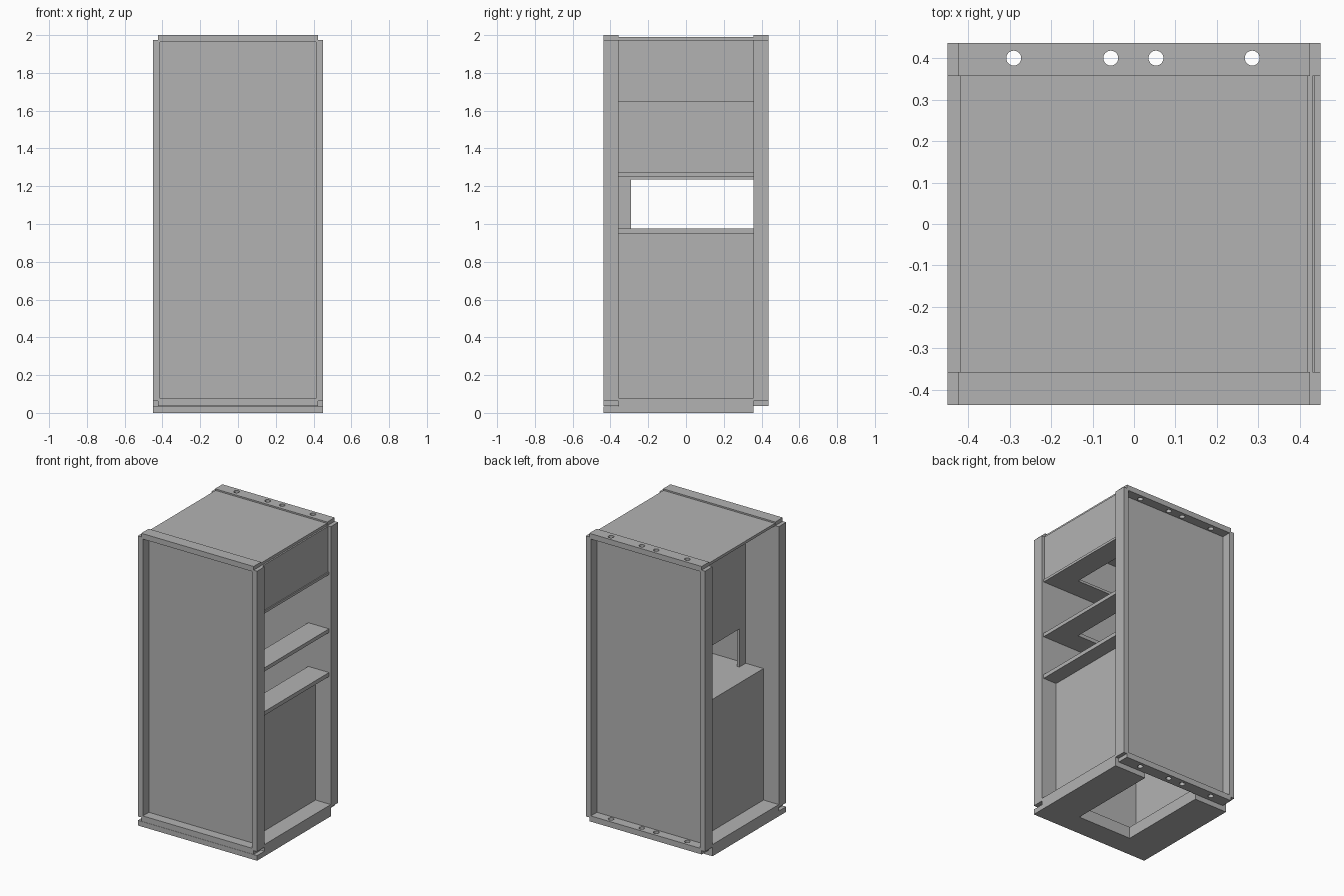
import bpy, bmesh

cube = bpy.data.objects.get("Cube")
if cube:
    bpy.data.objects.remove(cube, do_unlink=True)

GREY = (0.45, 0.45, 0.45, 1.0)
mat = bpy.data.materials.new("panel grey")
mat.use_nodes = True
mat.diffuse_color = GREY
mat.node_tree.nodes["Principled BSDF"].inputs["Base Color"].default_value = GREY


def prism(name, outline, low, high, axis="z"):
    """Extrude a flat outline; axis z uses (x, y) points, axis x uses (y, z)."""
    def place(p, h):
        return (p[0], p[1], h) if axis == "z" else (h, p[0], p[1])
    bm = bmesh.new()
    base = bm.faces.new([bm.verts.new(place(p, low)) for p in outline])
    lift = bmesh.ops.extrude_face_region(bm, geom=[base])["geom"]
    shift = place((0, 0), high - low)
    bmesh.ops.translate(bm, vec=shift, verts=[v for v in lift if isinstance(v, bmesh.types.BMVert)])
    bmesh.ops.recalc_face_normals(bm, faces=bm.faces)
    mesh = bpy.data.meshes.new(name)
    bm.to_mesh(mesh)
    bm.free()
    mesh.materials.append(mat)
    obj = bpy.data.objects.new(name, mesh)
    bpy.context.collection.objects.link(obj)
    return obj


def box(name, x, y, z):
    return prism(name, [(x[0], y[0]), (x[1], y[0]), (x[1], y[1]), (x[0], y[1])], *z)


def u_plate(name, x, y, z, hole_x, hole_y):
    """Plate with a cut-out that is open towards the back."""
    a, b = hole_x
    outline = [(x[0], y[0]), (x[1], y[0]), (x[1], y[1]), (b, y[1]),
               (b, hole_y), (a, hole_y), (a, y[1]), (x[0], y[1])]
    return prism(name, outline, *z)


def drill(obj, centres, y, z):
    """Cut round vertical holes, then discard the cutters."""
    cutters = []
    for x in centres:
        bpy.ops.mesh.primitive_cylinder_add(vertices=24, radius=0.018, depth=0.2, location=(x, y, z))
        cutter = bpy.context.object
        cutter.hide_render = True
        mod = obj.modifiers.new("hole", "BOOLEAN")
        mod.operation = "DIFFERENCE"
        mod.solver = "EXACT"
        mod.object = cutter
        cutters.append(cutter)
    bpy.context.view_layer.update()
    result = bpy.data.meshes.new_from_object(obj.evaluated_get(bpy.context.evaluated_depsgraph_get()))
    obj.modifiers.clear()
    obj.data = result
    for cutter in cutters:
        bpy.data.objects.remove(cutter, do_unlink=True)


INNER = 0.357
OUTER = 0.437
DEPTH = (-INNER, INNER)

# Front and back trays: notched corners, thin recessed panel
for side, s in (("front", -1), ("back", 1)):
    rim = tuple(sorted((s * INNER, s * OUTER)))
    box(side + "_panel", (-0.42, 0.42), sorted((s * INNER, s * (INNER + 0.015))), (0.05, 1.98))
    for hand, h in (("right", -1), ("left", 1)):
        box(f"{side}_{hand}_post", sorted((h * 0.412, h * 0.45)), rim, (0.062, 1.975))
    for level, z in (("bottom", (0.036, 0.075)), ("top", (1.963, 2.0))):
        rail = box(f"{side}_{level}_rail", (-0.424, 0.424), rim, z)
        if side == "back":
            drill(rail, (-0.29, -0.056, 0.053, 0.285), 0.4, z[0])

# Base with cut-out, plus the ledge under the front tray
u_plate("base", (-0.45, 0.45), DEPTH, (0, 0.08), (-0.2, 0.21), -0.28)
box("base_front_ledge", (-0.45, 0.45), (-OUTER, -INNER), (0, 0.035))

# Top plate and shelves
box("top_plate", (-0.42, 0.42), DEPTH, (1.972, 1.99))
for name, left_edge, z in (("lower_shelf", -0.335, (0.95, 0.977)),
                           ("middle_shelf", -0.2, (1.25, 1.275)),
                           ("upper_shelf", -0.2, (1.645, 1.662))):
    u_plate(name, (left_edge, 0.437), DEPTH, z, (-0.05, 0.28), -0.21)

# Recessed side walls of the lower compartment
for hand, h in (("right", -1), ("left", 1)):
    box(f"lower_{hand}_wall", sorted((h * 0.315, h * 0.335)), DEPTH, (0.08, 0.95))

# Closed front of the upper compartment
box("upper_side_cover", (0.412, 0.43), DEPTH, (1.662, 1.972))

# Inner wall with a window that is open to the back
prism("upper_inner_wall",
      [(-INNER, 0.977), (-0.29, 0.977), (-0.29, 1.236), (INNER, 1.236),
       (INNER, 1.972), (-INNER, 1.972)], -0.2, -0.18, axis="x")
